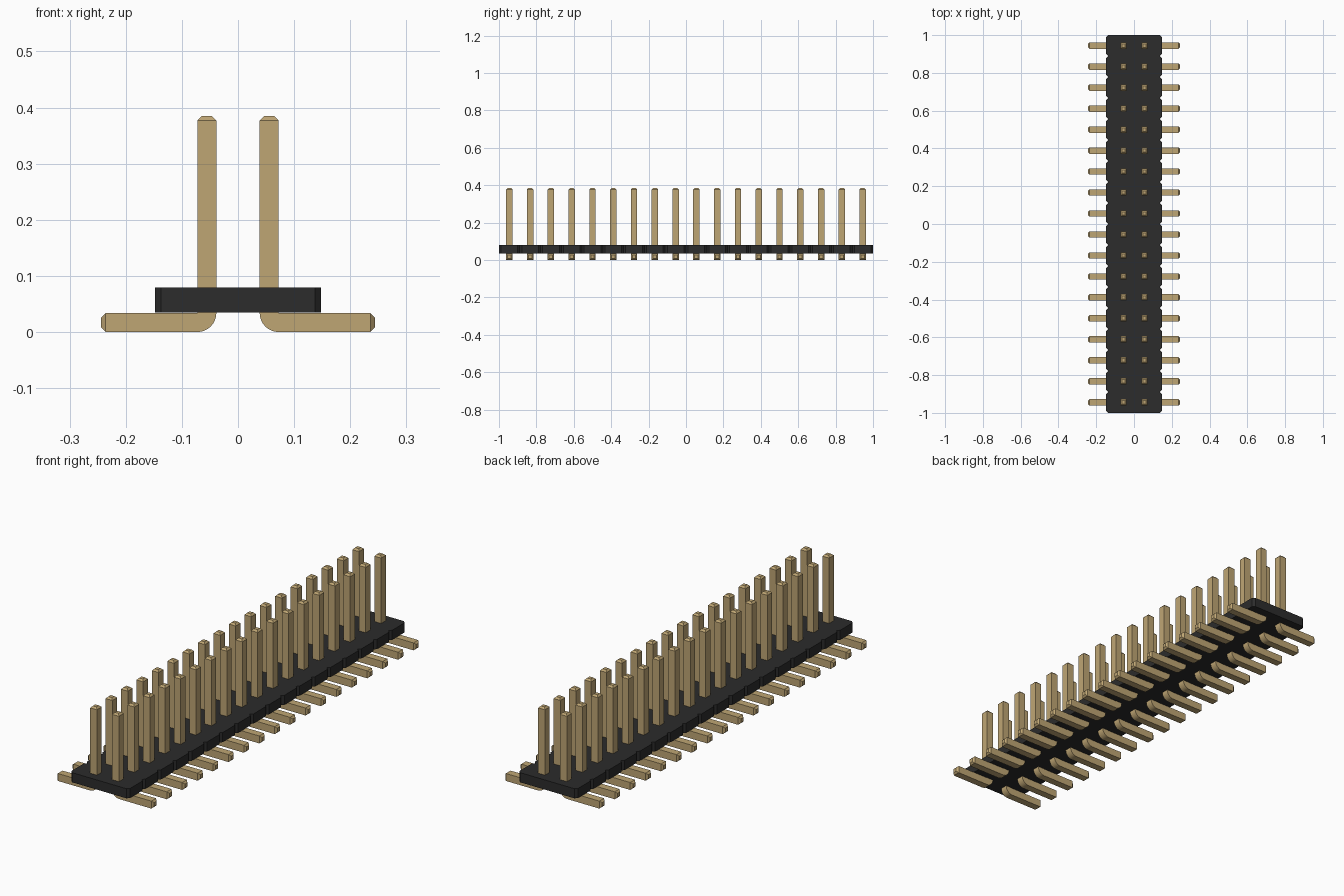
import bpy, bmesh, math
from mathutils import Vector

cube = bpy.data.objects.get("Cube")
if cube:
    bpy.data.objects.remove(cube, do_unlink=True)

COUNT = 18
PITCH = 2 / COUNT
PIN_X = PITCH / 2
HALF = 0.017            # half thickness of the square pin
TIP = 0.008             # chamfer at pin ends
PIN_TOP = 0.385
FOOT_END = 0.244


def material(name, rgb):
    m = bpy.data.materials.new(name)
    m.use_nodes = True
    m.diffuse_color = (*rgb, 1)
    m.node_tree.nodes["Principled BSDF"].inputs["Base Color"].default_value = (*rgb, 1)
    return m


def finish(name, bm, mat):
    bmesh.ops.recalc_face_normals(bm, faces=bm.faces)
    mesh = bpy.data.meshes.new(name)
    bm.to_mesh(mesh)
    bm.free()
    mesh.materials.append(mat)
    obj = bpy.data.objects.new(name, mesh)
    bpy.context.collection.objects.link(obj)
    return obj


gold = material("gold metal", (0.52, 0.38, 0.175))
black = material("black plastic", (0.025, 0.025, 0.025))

# Housing: row of chamfered cells joined into one outline, extruded upward
BOTTOM, TOP, WIDE, CUT = 0.035, 0.079, 0.148, 0.011
right = []
for i in range(COUNT):
    y = -1 + i * PITCH
    right += [(WIDE - CUT, y), (WIDE, y + CUT), (WIDE, y + PITCH - CUT)]
right.append((WIDE - CUT, 1))
outline = right + [(-x, y) for x, y in reversed(right)]
bm = bmesh.new()
base = bm.faces.new([bm.verts.new((x, y, BOTTOM)) for x, y in outline])
top = bmesh.ops.extrude_face_region(bm, geom=[base], use_keep_orig=True)["geom"]
bmesh.ops.translate(bm, vec=(0, 0, TOP - BOTTOM),
                    verts=[v for v in top if isinstance(v, bmesh.types.BMVert)])
finish("housing", bm, black)

# Bent pin: square rings swept down the post, round the bend and out the foot
inner = Vector((PIN_X + HALF, 0, 2 * HALF))      # inside corner of the bend


def ring(bm, angle, shift, inset=0.0):
    out = Vector((-math.cos(angle), 0, -math.sin(angle)))
    centre = inner + out * HALF + shift
    h = HALF - inset
    return [bm.verts.new(centre + out * a * h + Vector((0, b * h, 0)))
            for a, b in ((-1, -1), (1, -1), (1, 1), (-1, 1))]


bm = bmesh.new()
post = Vector((0, 0, PIN_TOP - inner.z))
foot = Vector((FOOT_END - inner.x, 0, 0))
rings = [ring(bm, 0, post, TIP), ring(bm, 0, post - Vector((0, 0, TIP)))]
STEPS = 8
rings += [ring(bm, math.pi / 2 * i / STEPS, Vector()) for i in range(STEPS + 1)]
rings += [ring(bm, math.pi / 2, foot - Vector((TIP, 0, 0))),
          ring(bm, math.pi / 2, foot, TIP)]
for a, b in zip(rings, rings[1:]):
    for k in range(4):
        n = (k + 1) % 4
        bm.faces.new((a[k], a[n], b[n], b[k]))
bm.faces.new(rings[0])
bm.faces.new(rings[-1])
bmesh.ops.remove_doubles(bm, verts=bm.verts, dist=1e-5)
pin = finish("left_pin_1", bm, gold)
bpy.context.view_layer.objects.active = pin
pin.select_set(True)
bpy.ops.object.shade_smooth_by_angle(angle=math.radians(30))

# Repeat the pin along both rows, the right row turned half way round
for i in range(COUNT):
    y = -1 + (i + 0.5) * PITCH
    for side, turn in (("left", 0), ("right", math.pi)):
        first = i == 0 and side == "left"
        obj = pin if first else bpy.data.objects.new(f"{side}_pin_{i + 1}", pin.data)
        if not first:
            bpy.context.collection.objects.link(obj)
        obj.location.y = y
        obj.rotation_euler.z = turn
